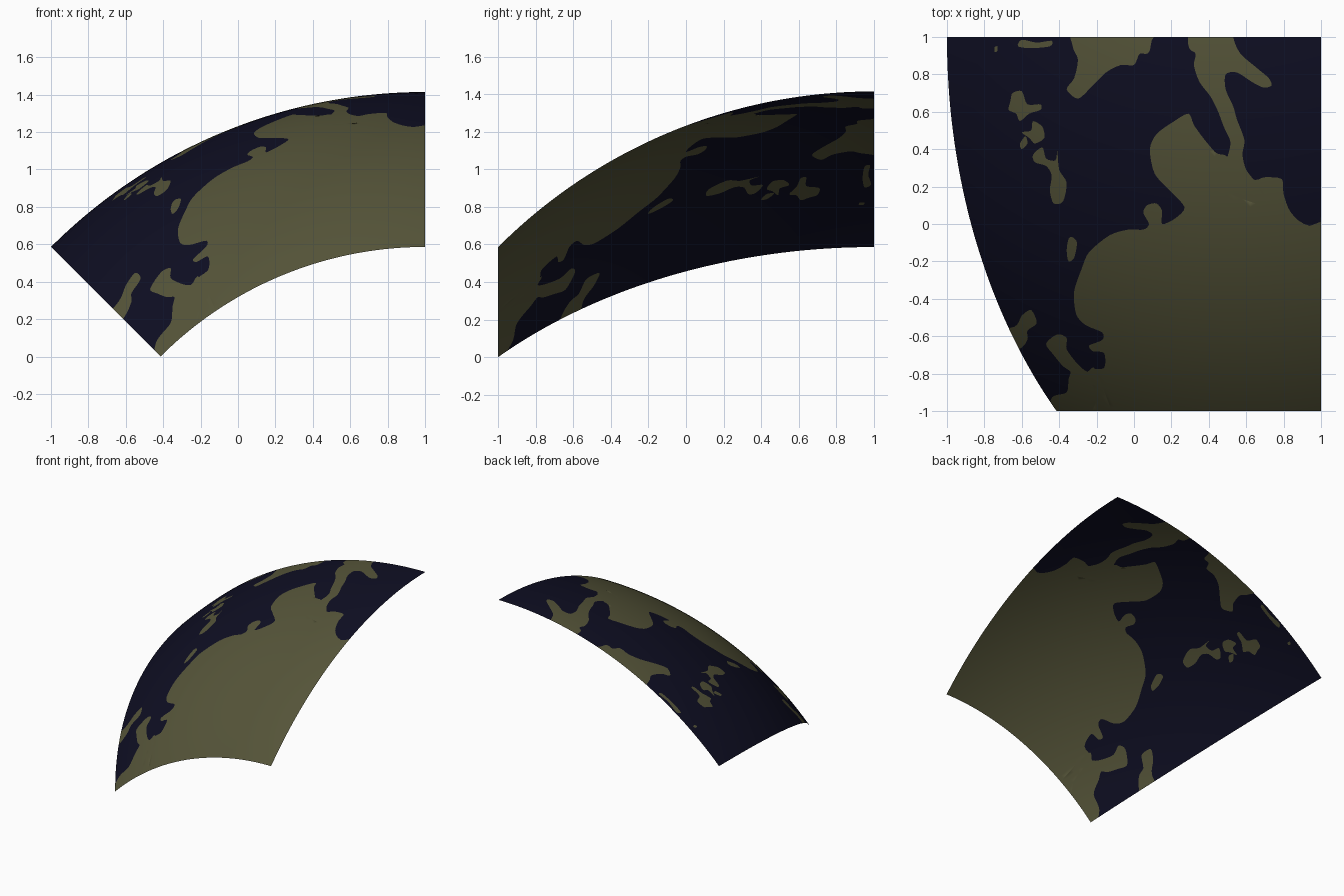
import bpy, math
from mathutils import Vector
from mathutils.geometry import delaunay_2d_cdt

R = 2 * math.sqrt(2)                 # sphere radius
CENTRE = Vector((1, 1, math.sqrt(2) - R))
SPAN, N = 45.0, 72                   # patch covers 45 x 45 degrees


def to_angles(x, y):
    """Plan position -> (longitude, latitude) in degrees, clamped to the patch."""
    lat = math.asin(min(max((1 - y) / R, 0), math.sin(math.radians(SPAN))))
    s = (1 - x) / (R * math.cos(lat))
    lon = math.asin(min(max(s, 0), math.sin(math.radians(SPAN))))
    return Vector((math.degrees(lon), math.degrees(lat)))


def to_sphere(p):
    lon, lat = math.radians(p[0]), math.radians(p[1])
    return CENTRE + R * Vector((-math.cos(lat) * math.sin(lon), -math.sin(lat),
                                math.cos(lat) * math.cos(lon)))


def smooth_loop(pts, steps=4):
    """Closed rounded curve through a few coast points, in angles."""
    out, n = [], len(pts)
    for i in range(n):
        a, b, c, d = (Vector(pts[(i + k) % n]) for k in (-1, 0, 1, 2))
        for s in range(steps):
            t = s / steps
            q = b + 0.42 * t * (c - a) * (1 - t) ** 2 - 0.42 * (d - b) * t * t * (1 - t) \
                + (c - b) * (3 * t * t - 2 * t ** 3)
            v = to_angles(q.x, q.y)
            if not out or (v - out[-1]).length > 1e-3:
                out.append(v)
    return out


def inside(p, loop):
    hit = False
    for a, b in zip(loop, loop[1:] + loop[:1]):
        if (a.y > p.y) != (b.y > p.y):
            if p.x < a.x + (p.y - a.y) / (b.y - a.y) * (b.x - a.x):
                hit = not hit
    return hit


# Coast outlines in plan view
mainland = [(1.2, -0.01), (0.94, -0.01), (0.84, 0.06), (0.8, 0.16), (0.79, 0.24), (0.7, 0.25),
            (0.63, 0.24), (0.5, 0.36), (0.44, 0.38), (0.37, 0.46), (0.32, 0.53), (0.29, 0.59),
            (0.2, 0.54), (0.12, 0.48), (0.085, 0.4), (0.11, 0.27), (0.19, 0.18), (0.27, 0.09),
            (0.22, 0.03), (0.15, 0.0), (0.15, 0.07), (0.12, 0.11), (0.07, 0.1), (0.05, 0.06),
            (0.08, 0.0), (0.05, -0.03), (-0.03, -0.03), (-0.13, -0.06), (-0.24, -0.15),
            (-0.28, -0.24), (-0.32, -0.36), (-0.31, -0.48), (-0.26, -0.54), (-0.17, -0.58),
            (-0.17, -0.62), (-0.24, -0.65), (-0.22, -0.68), (-0.16, -0.69), (-0.16, -0.77),
            (-0.24, -0.79), (-0.2, -0.95), (-0.2, -1.3), (1.2, -1.3)]
north_peninsula = [(-0.2, -0.79), (-0.25, -0.79), (-0.3, -0.75), (-0.36, -0.67), (-0.36, -0.61),
                   (-0.41, -0.59), (-0.47, -0.64), (-0.43, -0.7), (-0.38, -0.76),
                   (-0.34, -0.79), (-0.35, -0.83), (-0.36, -0.9), (-0.43, -0.92),
                   (-0.46, -0.97), (-0.6, -1.2), (-0.1, -1.2)]
south_peninsula = [(0.7, 0.1), (0.65, 0.22), (0.6, 0.29), (0.58, 0.37), (0.59, 0.45),
                   (0.55, 0.56), (0.53, 0.63), (0.49, 0.72), (0.49, 0.8), (0.55, 0.81),
                   (0.63, 0.76), (0.69, 0.73), (0.735, 0.74), (0.72, 0.78), (0.65, 0.84),
                   (0.57, 0.91), (0.53, 1.0), (0.5, 1.2), (0.32, 1.2), (0.29, 0.96),
                   (0.33, 0.91), (0.32, 0.85), (0.35, 0.76), (0.41, 0.68), (0.45, 0.6),
                   (0.48, 0.52), (0.515, 0.44), (0.5, 0.36), (0.45, 0.2)]
south_island = [(-0.34, 1.2), (-0.33, 0.96), (-0.3, 0.88), (-0.32, 0.78), (-0.36, 0.72),
                (-0.3, 0.67), (-0.23, 0.73), (-0.15, 0.81), (-0.07, 0.85), (0.0, 0.85),
                (0.03, 0.91), (0.085, 0.93), (0.08, 1.2)]
thin_island = [(-0.62, 0.95), (-0.55, 0.94), (-0.45, 0.95), (-0.44, 0.98), (-0.52, 0.97),
               (-0.6, 0.985)]
islet = [(-0.745, 0.92), (-0.73, 0.925), (-0.73, 0.95), (-0.745, 0.945)]
chain_south = [(-0.65, 0.7), (-0.6, 0.71), (-0.57, 0.64), (-0.5, 0.64), (-0.5, 0.61),
               (-0.56, 0.59), (-0.61, 0.55), (-0.63, 0.59), (-0.67, 0.61), (-0.66, 0.66)]
chain_middle = [(-0.6, 0.49), (-0.55, 0.5), (-0.54, 0.55), (-0.49, 0.52), (-0.48, 0.46),
                (-0.53, 0.43), (-0.56, 0.46)]
chain_islet = [(-0.61, 0.43), (-0.58, 0.47), (-0.57, 0.43), (-0.6, 0.4)]
chain_north = [(-0.54, 0.37), (-0.49, 0.41), (-0.47, 0.35), (-0.42, 0.34), (-0.41, 0.39),
               (-0.4, 0.29), (-0.36, 0.22), (-0.38, 0.12), (-0.43, 0.11), (-0.45, 0.18),
               (-0.44, 0.26), (-0.47, 0.31), (-0.53, 0.33)]
strait_island = [(-0.33, -0.07), (-0.305, -0.1), (-0.32, -0.18), (-0.35, -0.2),
                 (-0.36, -0.14), (-0.35, -0.08)]
east_island = [(-0.8, -0.58), (-0.64, -0.55), (-0.6, -0.49), (-0.55, -0.46), (-0.52, -0.53),
               (-0.57, -0.57), (-0.57, -0.62), (-0.62, -0.67), (-0.8, -0.69)]

loops = [smooth_loop(c) for c in (
    mainland, north_peninsula, south_peninsula, south_island, thin_island, islet, chain_south,
    chain_middle, chain_islet, chain_north, strait_island, east_island)]

# Angle grid with the coastlines cut in as edges
pts = [Vector((SPAN * i / N, SPAN * j / N)) for i in range(N + 1) for j in range(N + 1)]
edges = []
for loop in loops:
    k, n = len(pts), len(loop)
    pts += loop
    edges += [(k + i, k + (i + 1) % n) for i in range(n)]
flat, _, tris, *_ = delaunay_2d_cdt(pts, edges, [], 0, 1e-4)

# Curved globe panel
mesh = bpy.data.meshes.new("globe_panel")
mesh.from_pydata([to_sphere(p) for p in flat], [], [tuple(t) for t in tris])
panel = bpy.data.objects.new("globe_panel", mesh)
bpy.context.collection.objects.link(panel)

for name, col in (("ocean_navy", (0.0045, 0.0045, 0.0165, 1)),
                  ("land_olive", (0.092, 0.090, 0.041, 1))):
    m = bpy.data.materials.new(name)
    m.diffuse_color = col
    mesh.materials.append(m)

# Land where a face lies inside any coastline
for poly, t in zip(mesh.polygons, tris):
    c = sum((flat[i] for i in t), Vector((0, 0))) / 3
    poly.material_index = int(any(inside(c, loop) for loop in loops))
    poly.use_smooth = True
mesh.update()
